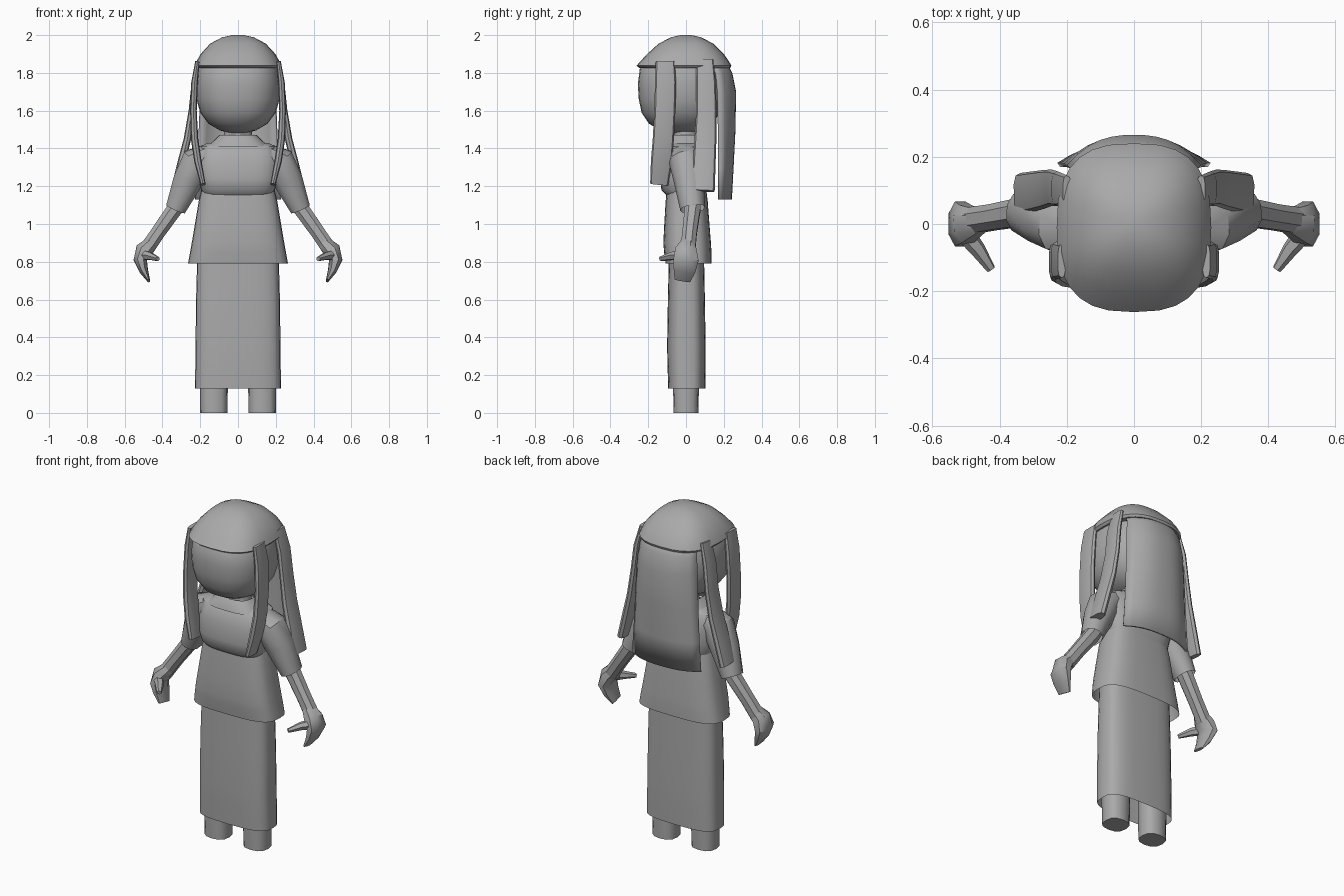
import bpy, math
from mathutils import Vector

if "Cube" in bpy.data.objects:
    bpy.data.objects.remove(bpy.data.objects["Cube"])

mat = bpy.data.materials.new("plain_grey")
mat.diffuse_color = (0.4, 0.4, 0.4, 1)
mat.use_nodes = True
mat.node_tree.nodes["Principled BSDF"].inputs["Base Color"].default_value = mat.diffuse_color


def sgn_pow(v, p):
    return math.copysign(abs(v) ** p, v)


def make(name, verts, faces, mirror=False, thick=0, angle=40):
    me = bpy.data.meshes.new(name)
    me.from_pydata(verts, [], faces)
    me.materials.append(mat)
    ob = bpy.data.objects.new(name, me)
    bpy.context.collection.objects.link(ob)
    bpy.ops.object.select_all(action='DESELECT')
    ob.select_set(True)
    bpy.context.view_layer.objects.active = ob
    bpy.ops.object.mode_set(mode='EDIT')
    bpy.ops.mesh.select_all(action='SELECT')
    bpy.ops.mesh.normals_make_consistent(inside=False)
    bpy.ops.object.mode_set(mode='OBJECT')
    bpy.ops.object.shade_smooth_by_angle(angle=math.radians(angle))
    if thick:
        m = ob.modifiers.new("thickness", 'SOLIDIFY')
        m.thickness = thick
    if mirror:
        ob.modifiers.new("mirror", 'MIRROR')
    return ob


def skin(name, rings, top=True, bottom=True, **kw):
    """Join rings of equal length into a closed or open tube."""
    n = len(rings[0])
    verts = [p for r in rings for p in r]
    faces = [(i * n + j, i * n + (j + 1) % n, (i + 1) * n + (j + 1) % n, (i + 1) * n + j)
             for i in range(len(rings) - 1) for j in range(n)]
    if top:
        faces.append(tuple(range(n)))
    if bottom:
        faces.append(tuple(range(len(verts) - n, len(verts))))
    return make(name, verts, faces, **kw)


def stack(name, rows, p=2.8, n=28, x0=0, **kw):
    """Level rounded-box rings: rows of (z, half width, front y, back y)."""
    rings = []
    for z, rx, yf, yb in rows:
        ring = []
        for j in range(n):
            a = 2 * math.pi * j / n
            ring.append((x0 + rx * sgn_pow(math.cos(a), 2 / p),
                         (yf + yb) / 2 + (yb - yf) / 2 * sgn_pow(math.sin(a), 2 / p), z))
        rings.append(ring)
    return skin(name, rings, **kw)


def tube(name, rows, p=2.2, n=10, **kw):
    """Tube along a path: rows of (x, y, z, thickness radius, radius along y)."""
    pts = [Vector(r[:3]) for r in rows]
    rings = []
    for i, r in enumerate(rows):
        t = (pts[min(i + 1, len(pts) - 1)] - pts[max(i - 1, 0)]).normalized()
        up = t.cross(Vector((0, 1, 0))).normalized()
        side = up.cross(t)
        ring = []
        for j in range(n):
            a = 2 * math.pi * (j + 0.5) / n
            ring.append(pts[i] + up * r[3] * sgn_pow(math.cos(a), 2 / p)
                        + side * r[4] * sgn_pow(math.sin(a), 2 / p))
        rings.append(ring)
    return skin(name, rings, mirror=True, **kw)


# Head and neck
stack("head", [(1.9, .17, -.19, .16), (1.82, .212, -.245, .19), (1.74, .223, -.255, .2),
               (1.66, .22, -.25, .2), (1.59, .2, -.235, .18), (1.53, .155, -.195, .14),
               (1.495, .095, -.13, .09), (1.482, .04, -.07, .04)], p=2.4)
stack("neck", [(1.55, .075, -.065, .065), (1.46, .075, -.065, .065), (1.4, .09, -.075, .075)], p=2, n=16)

# Hair: cap with fringe lip, long back sheet, four hanging locks
stack("hair_cap", [(2.0, .03, -.03, .03), (1.988, .085, -.08, .08), (1.955, .147, -.145, .145),
                   (1.9, .198, -.205, .2), (1.86, .22, -.243, .228), (1.838, .23, -.262, .24),
                   (1.825, .218, -.245, .235)], p=2.7)
back_rows = [(1.88, .17, .205, .13), (1.8, .188, .245, .165), (1.7, .2, .265, .175),
             (1.5, .208, .262, .18), (1.3, .217, .252, .182), (1.13, .228, .243, .182)]
cols = 12
bv, bf = [], []
for z, w, yc, ye in back_rows:
    for j in range(cols + 1):
        s = 2 * j / cols - 1
        bv.append((w * s, yc - (yc - ye) * abs(s) ** 2.6, z))
for i in range(len(back_rows) - 1):
    for j in range(cols):
        k = i * (cols + 1) + j
        bf.append((k, k + 1, k + cols + 2, k + cols + 1))
make("hair_back", bv, bf, thick=.015)
tube("hair_front_lock", [(.215, -.11, 1.86, .012, .05), (.23, -.108, 1.75, .018, .056),
                         (.236, -.112, 1.6, .018, .056), (.23, -.12, 1.45, .02, .056),
                         (.212, -.13, 1.33, .02, .056), (.185, -.142, 1.21, .014, .048)], p=3)
tube("hair_side_lock", [(.2, .1, 1.87, .012, .045), (.228, .105, 1.75, .018, .052),
                        (.244, .108, 1.6, .018, .054), (.268, .103, 1.45, .02, .058),
                        (.298, .097, 1.33, .022, .06), (.337, .09, 1.175, .022, .062)], p=3)

# Clothes: bodice, flared tunic, long skirt, collar
stack("bodice", [(1.43, .16, -.075, .085), (1.41, .2, -.1, .1), (1.33, .215, -.125, .115),
                 (1.24, .21, -.138, .12), (1.18, .195, -.13, .115), (1.15, .18, -.1, .1)], p=3.2)
stack("tunic", [(1.2, .19, -.1, .105), (1.12, .208, -.108, .115), (1.0, .228, -.115, .124),
                (.9, .245, -.12, .132), (.85, .254, -.116, .135), (.79, .265, -.108, .135)],
      p=3.2, bottom=False)
stack("skirt", [(.85, .215, -.09, .095), (.6, .222, -.096, .1), (.35, .225, -.1, .104),
                (.25, .226, -.098, .104), (.13, .228, -.094, .102)], p=3.2, bottom=False)
stack("collar", [(1.47, .1, -.085, .085), (1.445, .125, -.105, .1), (1.41, .165, -.118, .112)],
      p=2.8, top=False, bottom=False)

# Sleeves, forearms, hands and thumbs
tube("sleeve", [(.15, -.005, 1.37, .06, .085), (.215, 0, 1.33, .09, .09), (.265, .015, 1.23, .082, .08),
                (.33, .035, 1.08, .056, .066)], bottom=False)
tube("forearm", [(.28, .03, 1.17, .045, .045), (.335, .035, 1.08, .045, .045),
                 (.42, .02, .96, .041, .041), (.485, .01, .865, .042, .042)], n=8)
tube("hand", [(.455, .01, .905, .036, .036), (.497, 0, .86, .05, .06), (.517, 0, .81, .038, .072),
              (.5, -.008, .755, .025, .062), (.473, -.02, .7, .008, .045)], n=8)
tube("thumb", [(.51, -.02, .835, .03, .03), (.465, -.075, .83, .022, .024),
               (.425, -.135, .815, .012, .014)], n=6)

# Legs
stack("leg", [(.35, .075, -.07, .07), (.12, .074, -.068, .068), (0, .072, -.066, .066)],
      p=2.6, n=12, x0=.128, mirror=True)
